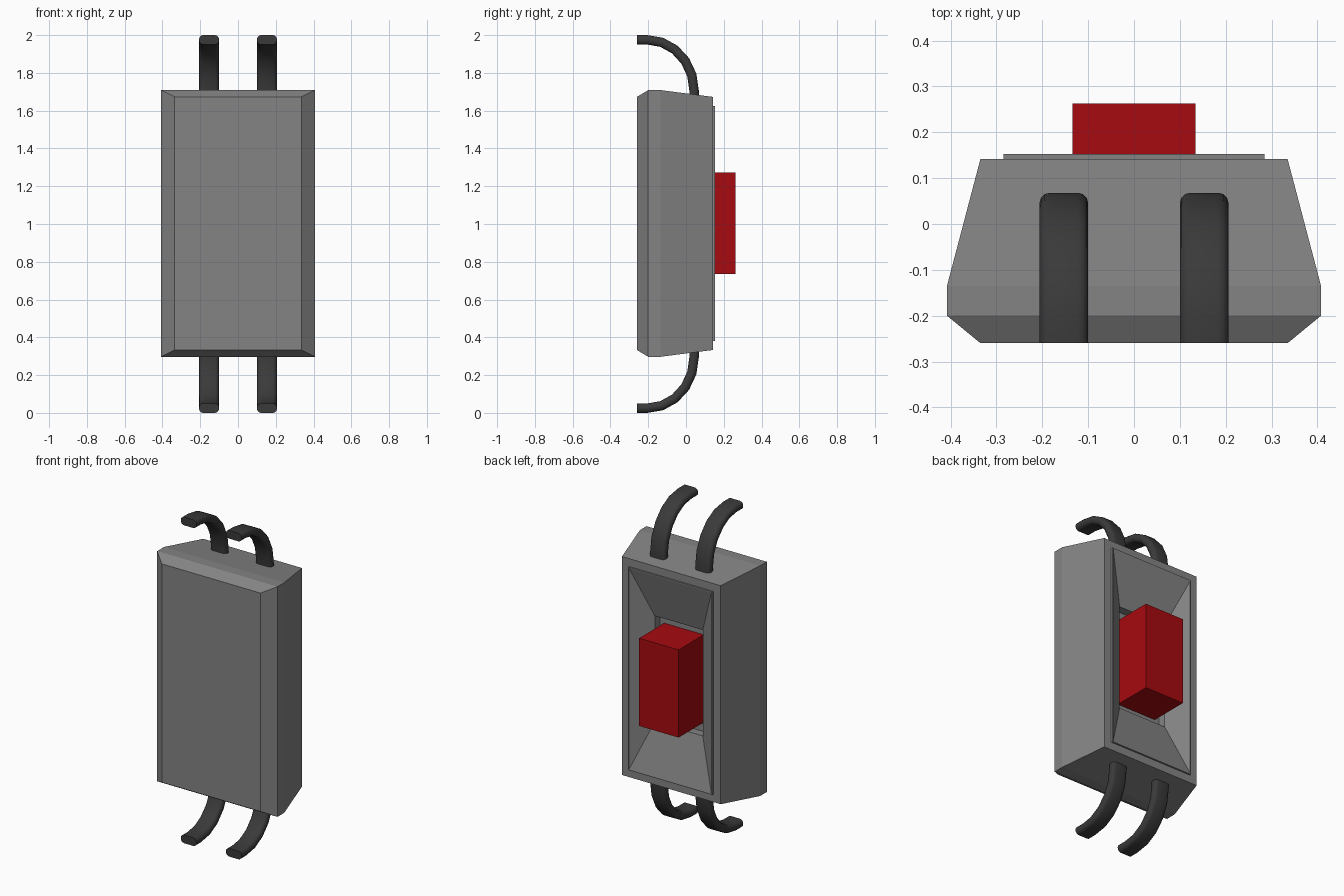
import bpy, bmesh, math

if "Cube" in bpy.data.objects:
    bpy.data.objects.remove(bpy.data.objects["Cube"])


def material(name, rgb):
    m = bpy.data.materials.new(name)
    m.diffuse_color = (*rgb, 1)
    m.use_nodes = True
    m.node_tree.nodes["Principled BSDF"].inputs["Base Color"].default_value = m.diffuse_color
    return m


def loft(name, rings, mat=None, smooth=False):
    """Skin a list of equal-length point rings and cap both ends."""
    bm = bmesh.new()
    loops = [[bm.verts.new(p) for p in ring] for ring in rings]
    n = len(loops[0])
    for a, b in zip(loops, loops[1:]):
        for i in range(n):
            j = (i + 1) % n
            bm.faces.new((a[i], a[j], b[j], b[i]))
    bm.faces.new(loops[0])
    bm.faces.new(loops[-1])
    bmesh.ops.recalc_face_normals(bm, faces=bm.faces)
    me = bpy.data.meshes.new(name)
    bm.to_mesh(me)
    bm.free()
    ob = bpy.data.objects.new(name, me)
    bpy.context.collection.objects.link(ob)
    if mat:
        me.materials.append(mat)
    if smooth:
        bpy.ops.object.select_all(action='DESELECT')
        ob.select_set(True)
        bpy.context.view_layer.objects.active = ob
        bpy.ops.object.shade_smooth_by_angle(angle=math.radians(40))
    return ob


def rect(y, hx, hz, cz=1.003):
    return [(-hx, y, cz - hz), (hx, y, cz - hz), (hx, y, cz + hz), (-hx, y, cz + hz)]


red = material("red", (0.38, 0.003, 0.005))
grey = material("mid_grey", (0.23, 0.23, 0.23))
dark = material("dark_rubber", (0.042, 0.042, 0.042))

# Housing: chamfered shell, thin raised lip, funnel recess and button well
loft("housing", [rect(*r) for r in (
    (-0.26, 0.335, 0.67), (-0.20, 0.408, 0.706), (-0.135, 0.408, 0.706),
    (0.142, 0.335, 0.67), (0.142, 0.285, 0.622), (0.153, 0.285, 0.622),
    (0.153, 0.279, 0.616), (0.07, 0.163, 0.325), (0.02, 0.163, 0.325))], grey)

# Rocker button
loft("button", [rect(0.018, 0.134, 0.269), rect(0.263, 0.134, 0.269)], red)

# Cable cross-section: flat rounded rectangle (across, outward)
W, T, R = 0.053, 0.025, 0.022
section = []
for k, (sx, sy) in enumerate(((1, 1), (-1, 1), (-1, -1), (1, -1))):
    for s in range(4):
        a = math.radians(90 * k + 30 * s)
        section.append((sx * (W - R) + R * math.cos(a), sy * (T - R) + R * math.sin(a)))

# Cable path: (y, height above centre, outward angle), a quarter-circle hook
path = [(-0.26, 0.975, 90)]
for i in range(6):
    t = 90 - 18 * i
    path.append((-0.205 + 0.248 * math.cos(math.radians(t)),
                 0.705 + 0.27 * math.sin(math.radians(t)), t))
path.append((0.043, 0.62, 0))

# Four cables mirrored left/right and top/bottom
for vname, sz in (("top", 1), ("bottom", -1)):
    for hname, sx in (("left", -1), ("right", 1)):
        rings = []
        for y, h, t in path:
            c, s = math.cos(math.radians(t)), math.sin(math.radians(t))
            rings.append([(sx * 0.153 + u, y + v * c, 1 + sz * (h + v * s))
                          for u, v in section])
        loft(f"{vname}_{hname}_cable", rings, dark, smooth=True)
